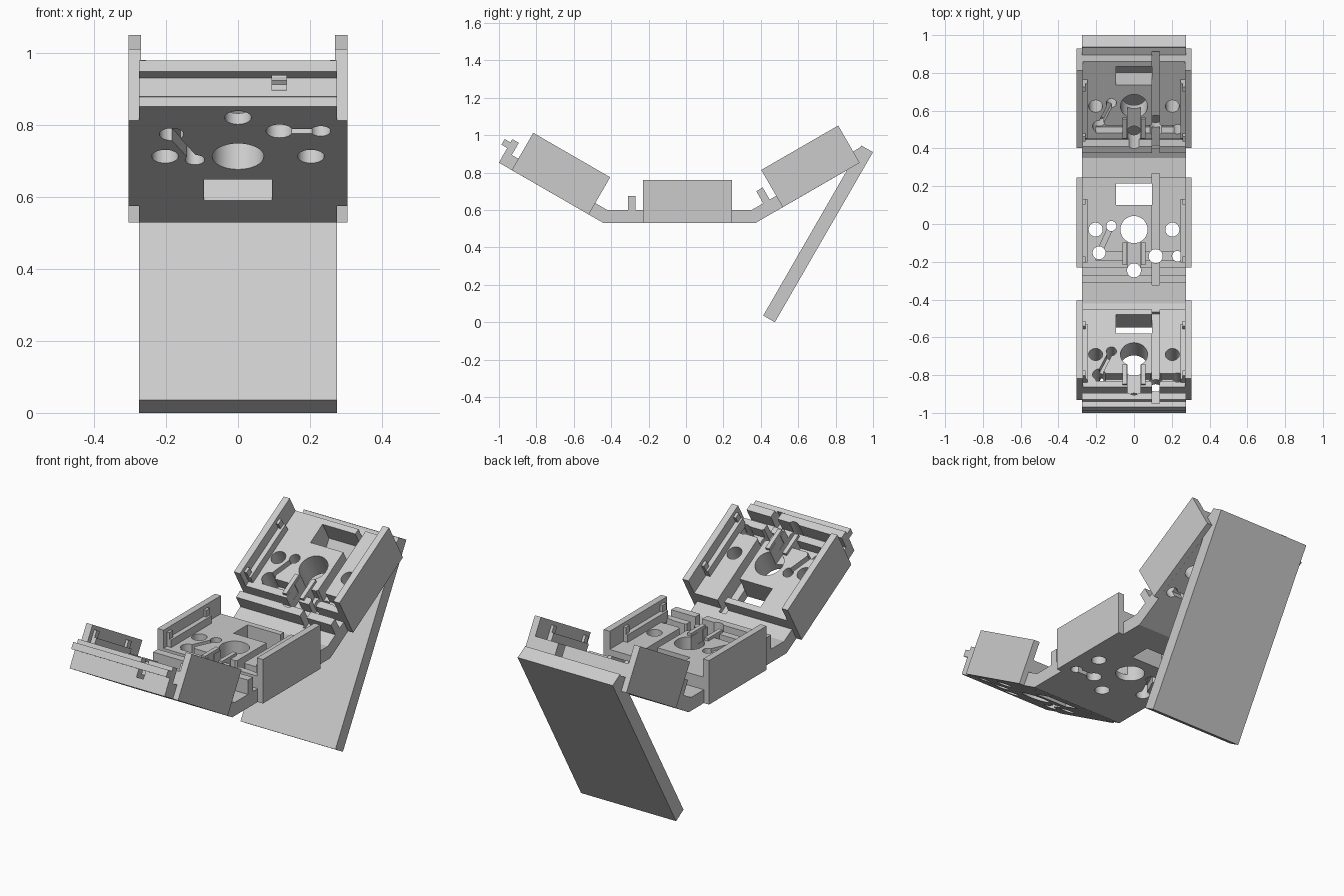
import bpy, bmesh, math
from mathutils import Matrix, Vector

if "Cube" in bpy.data.objects:
    bpy.data.objects.remove(bpy.data.objects["Cube"], do_unlink=True)

# One plain grey plastic
GREY = (0.6, 0.6, 0.6, 1)
mat = bpy.data.materials.new("light_grey_plastic")
mat.use_nodes = True
mat.diffuse_color = GREY
mat.node_tree.nodes["Principled BSDF"].inputs["Base Color"].default_value = GREY

HALF = 0.275      # half width of the folding strip
FLOOR = 0.135     # height of the tray floors
FRONT, BACK = -0.2375, 0.2375


def finish(name, bm, matrix=None):
    bmesh.ops.recalc_face_normals(bm, faces=bm.faces)
    if matrix:
        bm.transform(matrix)
    me = bpy.data.meshes.new(name)
    bm.to_mesh(me)
    bm.free()
    me.materials.append(mat)
    ob = bpy.data.objects.new(name, me)
    bpy.context.collection.objects.link(ob)
    return ob


def box(bm, x, y, z):
    size = Vector((x[1] - x[0], y[1] - y[0], z[1] - z[0]))
    mid = Vector((x[0] + x[1], y[0] + y[1], z[0] + z[1])) / 2
    bmesh.ops.create_cube(bm, size=1, matrix=Matrix.Translation(mid) @ Matrix.Diagonal(size.to_4d()))


def hole(bm, x, y, r):
    bmesh.ops.create_cone(bm, cap_ends=True, segments=32, radius1=r, radius2=r, depth=0.5,
                          matrix=Matrix.Translation((x, y, 0.1)))


def groove(bm, p, q, width, z):
    p, q = Vector(p), Vector(q)
    d, m = q - p, (p + q) / 2
    bmesh.ops.create_cube(bm, size=1, matrix=Matrix.Translation((m.x, m.y, (z[0] + z[1]) / 2))
                          @ Matrix.Rotation(math.atan2(d.y, d.x), 4, 'Z')
                          @ Matrix.Diagonal((d.length, width, z[1] - z[0], 1)))


def extrude_profile(name, points):
    bm = bmesh.new()
    face = bm.faces.new([bm.verts.new((-HALF, y, z)) for y, z in points])
    out = bmesh.ops.extrude_face_region(bm, geom=[face])
    bmesh.ops.translate(bm, vec=(2 * HALF, 0, 0),
                        verts=[v for v in out["geom"] if isinstance(v, bmesh.types.BMVert)])
    return finish(name, bm)


def cut(ob, cutters):
    for c in cutters:
        mod = ob.modifiers.new("cut", 'BOOLEAN')
        mod.operation, mod.solver, mod.object = 'DIFFERENCE', 'EXACT', c
        mod.use_self = True
    bpy.context.view_layer.update()
    graph = bpy.context.evaluated_depsgraph_get()
    me = bpy.data.meshes.new_from_object(ob.evaluated_get(graph))
    ob.modifiers.clear()
    ob.data = me


def make_cutter(matrix):
    bm = bmesh.new()
    # round holes and the window
    for x, y, r in ((0, -0.037, 0.072), (0.203, -0.037, 0.037), (-0.203, -0.037, 0.037),
                    (0, -0.253, 0.037), (0.115, -0.178, 0.037), (-0.185, -0.16, 0.034),
                    (-0.12, -0.018, 0.027), (0.23, -0.178, 0.028)):
        hole(bm, x, y, r)
    box(bm, (-0.095, 0.095), (0.092, 0.207), (-0.1, 0.3))
    # wire channels on the upper side
    box(bm, (0.095, 0.135), (-0.33, 0.26), (0.05, 0.3))
    box(bm, (-0.2, 0.25), (-0.2, -0.155), (0.075, 0.3))
    box(bm, (-0.035, 0.035), (-0.25, -0.06), (0.035, 0.3))
    groove(bm, (-0.185, -0.16), (-0.12, -0.018), 0.026, (0.09, 0.3))
    # wire channels on the underside
    groove(bm, (-0.185, -0.16), (-0.12, -0.018), 0.026, (-0.1, 0.04))
    groove(bm, (0.115, -0.178), (0.23, -0.178), 0.026, (-0.1, 0.04))
    ob = finish("hole_cutter", bm, matrix)
    ob.hide_render = True
    return ob


# Folding strip and the long hinged panel
strip = extrude_profile("folding_strip", [
    (-1.0, 0.853), (-0.44, 0.53), (0.37, 0.53), (0.968, 0.875),
    (0.933, 0.936), (0.35, 0.60), (-0.42, 0.60), (-0.965, 0.914)])
panel = extrude_profile("hinged_panel", [
    (0.937, 0.945), (1.0, 0.91), (0.475, 0.0), (0.413, 0.036)])
parts = [strip, panel]

# Three matching trays, the outer two tilted upward
trays = (("front", -0.726, 0.695, -30), ("middle", 0.0075, 0.53, 0), ("rear", 0.723, 0.734, 30))
cutters = []
for name, y, z, tilt in trays:
    M = Matrix.Translation((0, y, z)) @ Matrix.Rotation(math.radians(tilt), 4, 'X')
    cutter = make_cutter(M)
    cutters.append(cutter)

    bm = bmesh.new()
    box(bm, (-HALF, HALF), (FRONT, BACK), (0, FLOOR))
    tray_floor = finish(name + "_tray_floor", bm, M)

    bm = bmesh.new()
    box(bm, (-HALF, HALF), (-0.3175, -0.2775), (0.03, 0.145))
    if name == "front":
        box(bm, (-HALF, HALF), (-0.353, -0.3), (0.09, 0.125))
    ledge = finish(name + "_tray_ledge", bm, M)
    for part in (tray_floor, ledge):
        cut(part, [cutter])
        parts.append(part)

    # side walls with an inner shelf and small teeth
    for side, s in (("left", 1), ("right", -1)):
        bm = bmesh.new()
        box(bm, (0.27, 0.305), (FRONT, BACK), (0, 0.23))
        box(bm, (0.245, 0.272), (-0.21, 0.125), (0.12, 0.175))
        for ty in (-0.21, 0.095):
            box(bm, (0.256, 0.272), (ty, ty + 0.03), (0.15, 0.21))
        parts.append(finish(f"{name}_{side}_wall", bm, M @ Matrix.Diagonal((s, 1, 1, 1))))
        bm = parts[-1].data
        if s < 0:
            bm.flip_normals()

    # guide ribs beside the centre slot
    bm = bmesh.new()
    for s in (-1, 1):
        xs = sorted((s * 0.038, s * 0.06))
        box(bm, xs, (-0.225, -0.105), (0.06, 0.15))
    parts.append(finish(name + "_guide_ribs", bm, M))

cut(strip, cutters)
for c in cutters:
    bpy.data.objects.remove(c, do_unlink=True)

# Smooth the round holes, keep every edge crisp
bpy.ops.object.select_all(action='DESELECT')
for ob in parts:
    ob.select_set(True)
bpy.context.view_layer.objects.active = strip
bpy.ops.object.shade_smooth_by_angle(angle=math.radians(20))
